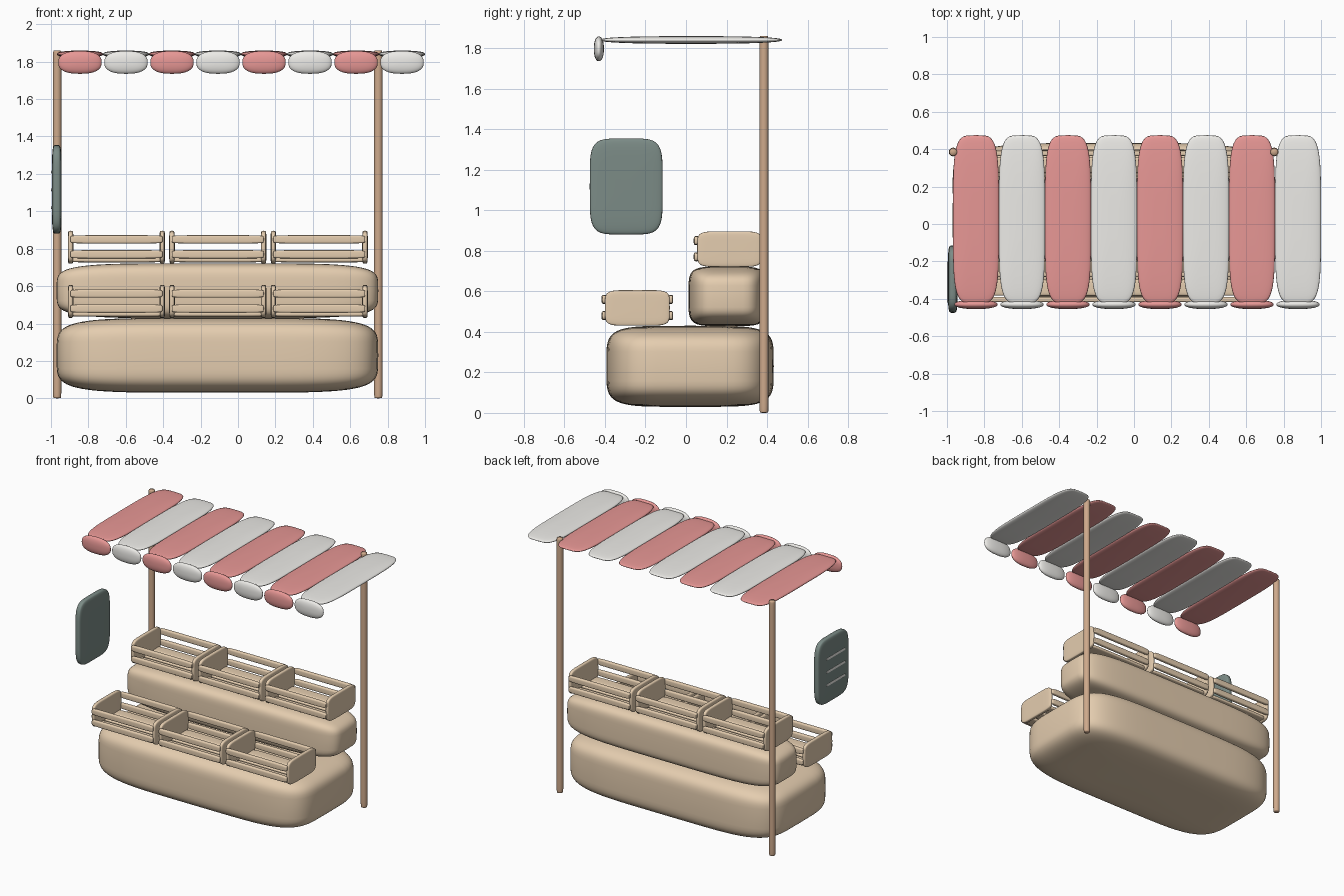
import bpy, bmesh, math
from mathutils import Vector

if "Cube" in bpy.data.objects:
    bpy.data.objects.remove(bpy.data.objects["Cube"])


def material(name, rgb):
    m = bpy.data.materials.new(name)
    m.diffuse_color = (*rgb, 1)
    m.use_nodes = True
    m.node_tree.nodes["Principled BSDF"].inputs["Base Color"].default_value = m.diffuse_color
    return m


WOOD = material("light_wood", (0.78, 0.61, 0.43))
POST = material("post_wood", (0.62, 0.40, 0.26))
RED = material("red_cloth", (0.80, 0.31, 0.30))
WHITE = material("white_cloth", (0.84, 0.83, 0.80))
SLATE = material("slate", (0.20, 0.26, 0.24))
CHALK = material("chalk", (0.84, 0.83, 0.80))


def spow(v, e):
    return math.copysign(abs(round(v, 5)) ** e, v)


def rounded(name, centre, half, e1, e2, mat, axis="z", u=32, v=20):
    """Sphere squared off into a soft block: e1 along the axis, e2 around it."""
    bm = bmesh.new()
    bmesh.ops.create_uvsphere(bm, u_segments=u, v_segments=v, radius=1)
    for vert in bm.verts:
        x, y, z = vert.co
        r = math.hypot(x, y)
        k = spow(r, e1)
        p = (0, 0, spow(z, e1)) if r < 1e-5 else (
            k * spow(x / r, e2), k * spow(y / r, e2), spow(z, e1))
        if axis == "x":
            p = (p[2], p[0], p[1])
        elif axis == "y":
            p = (p[1], p[2], p[0])
        vert.co = Vector(a * b for a, b in zip(p, half))
    for f in bm.faces:
        f.smooth = True
    me = bpy.data.meshes.new(name)
    bm.to_mesh(me)
    bm.free()
    me.materials.append(mat)
    ob = bpy.data.objects.new(name, me)
    ob.location = centre
    bpy.context.collection.objects.link(ob)
    return ob


# Stepped counter
rounded("lower_counter", (-0.11, 0.02, 0.23), (0.86, 0.413, 0.2), 0.4, 0.4, WOOD, u=64, v=40)
rounded("upper_counter", (-0.11, 0.205, 0.575), (0.86, 0.193, 0.147), 0.4, 0.4, WOOD, u=64, v=40)

# Posts
for side, x in (("left", -0.967), ("right", 0.75)):
    rounded(side + "_post", (x, 0.385, 0.93), (0.023, 0.023, 0.93), 0.1, 1, POST)


# Slatted crates
def crate(tag, x, y, z):
    for s in (-1, 1):
        rounded(f"{tag}_end_panel", (x + s * 0.245, y, z + 0.088),
                (0.015, 0.16, 0.088), 0.35, 0.35, WOOD, "x")
        for h in (0.05, 0.13):
            rounded(f"{tag}_side_slat", (x, y + s * 0.163, z + h),
                    (0.246, 0.014, 0.022), 0.25, 0.5, WOOD, "x")
    for i in (-1, 0, 1):
        rounded(f"{tag}_floor_slat", (x, y + i * 0.1, z + 0.02),
                (0.243, 0.043, 0.013), 0.25, 0.5, WOOD, "x")


for i in range(3):
    x = -0.65 + i * 0.542
    crate(f"lower_crate_{i + 1}", x, -0.24, 0.43)
    crate(f"upper_crate_{i + 1}", x, 0.215, 0.72)

# Striped awning with hanging scallops
for i in range(8):
    x = -0.845 + i * 0.246
    mat = WHITE if i % 2 else RED
    rounded(f"awning_stripe_{i + 1}", (x, 0.025, 1.84), (0.123, 0.45, 0.019), 0.8, 0.45, mat, u=48)
    rounded(f"awning_scallop_{i + 1}", (x, -0.43, 1.796), (0.116, 0.025, 0.061), 0.9, 0.8, mat, "y")

# Chalkboard with chalk strokes on the outer face
rounded("chalkboard", (-0.969, -0.295, 1.117), (0.026, 0.18, 0.237), 0.4, 0.4, SLATE, "x", 48, 24)
for z in (1.21, 1.115, 1.02):
    rounded("chalk_stroke", (-0.995, -0.31, z), (0.005, 0.11, 0.008), 0.3, 0.8, CHALK, "y")
